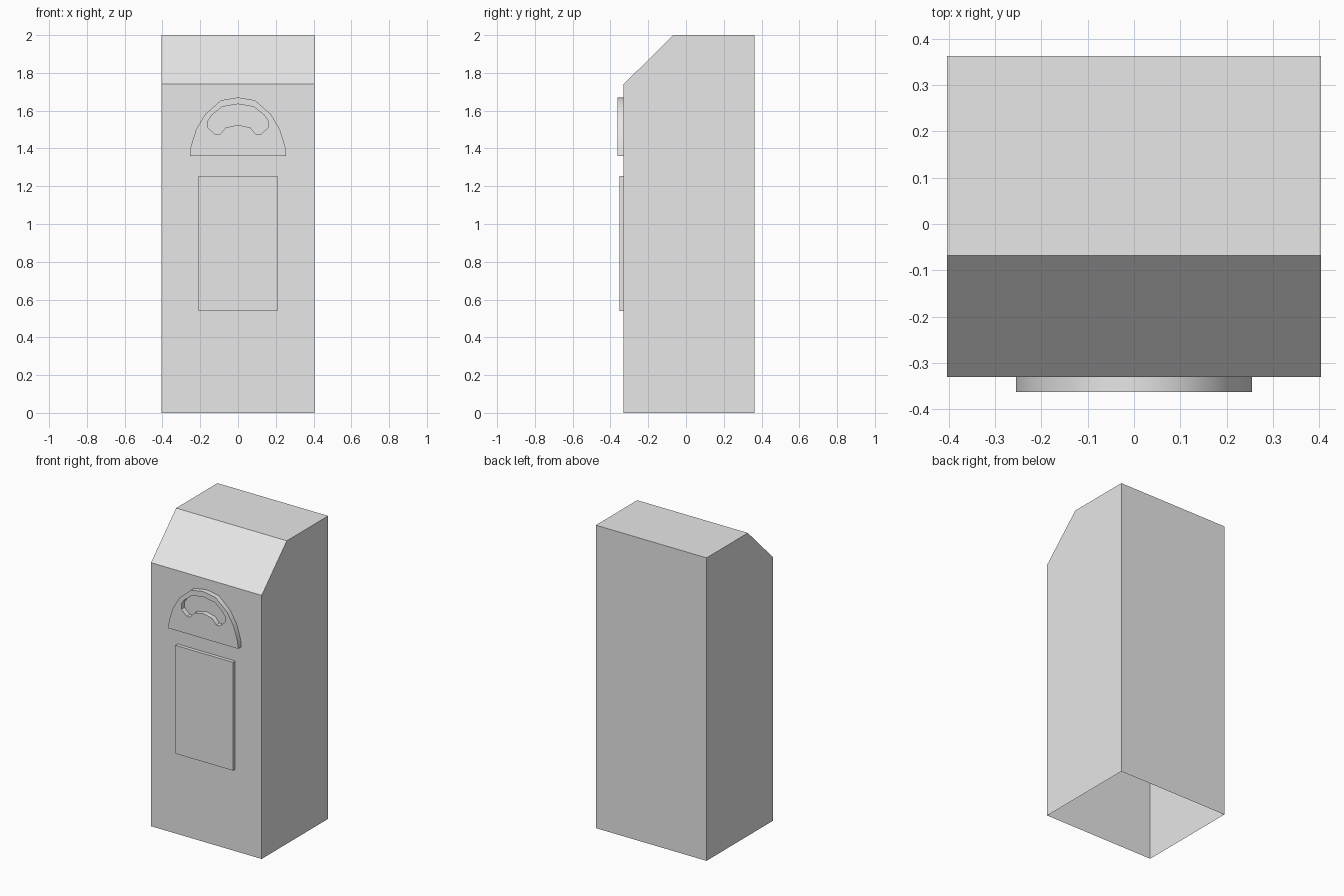
import bpy
import bmesh
from mathutils import Vector

cube = bpy.data.objects.get("Cube")
if cube:
    bpy.data.objects.remove(cube, do_unlink=True)

grey = bpy.data.materials.new("light grey")
grey.use_nodes = True
colour = (0.8, 0.8, 0.8, 1)
grey.diffuse_color = colour
grey.node_tree.nodes["Principled BSDF"].inputs["Base Color"].default_value = colour

FRONT = -0.33


def mirrored(half):
    """Close a left half outline by mirroring it across x = 0."""
    return half + [(-x, z) for x, z in reversed(half) if x]


def extruded(name, loops, offset, open_normal, smooth=False):
    """Fill the loops, extrude them, and remove the hidden face side."""
    bm = bmesh.new()
    edges = []
    for loop in loops:
        verts = [bm.verts.new(p) for p in loop]
        edges += [bm.edges.new((a, b)) for a, b in zip(verts, verts[1:] + verts[:1])]
    if len(loops) == 1:
        bm.faces.new(verts)
    else:
        bmesh.ops.triangle_fill(bm, edges=edges, use_beauty=True)
    out = bmesh.ops.extrude_face_region(bm, geom=bm.faces[:])
    moved = [g for g in out["geom"] if isinstance(g, bmesh.types.BMVert)]
    bmesh.ops.translate(bm, verts=moved, vec=offset)
    bmesh.ops.recalc_face_normals(bm, faces=bm.faces[:])
    hidden = [f for f in bm.faces if f.normal.dot(Vector(open_normal)) > 0.99]
    bmesh.ops.delete(bm, geom=hidden, context="FACES")
    mesh = bpy.data.meshes.new(name)
    bm.to_mesh(mesh)
    bm.free()
    mesh.materials.append(grey)
    obj = bpy.data.objects.new(name, mesh)
    bpy.context.collection.objects.link(obj)
    if smooth:
        bpy.ops.object.select_all(action="DESELECT")
        obj.select_set(True)
        bpy.context.view_layer.objects.active = obj
        bpy.ops.object.shade_smooth_by_angle(angle=0.7)
    return obj


def on_front(outline):
    return [(x, FRONT, z) for x, z in outline]


# Hollow cabinet with sloped top front and open bottom
profile = [(FRONT, 0), (0.363, 0), (0.363, 2), (-0.068, 2), (FRONT, 1.74)]
extruded("cabinet", [[(-0.404, y, z) for y, z in profile]], (0.808, 0, 0), (0, 0, -1))

# Raised door panel
door = mirrored([(-0.21, 0.54), (-0.21, 1.255)])
extruded("door_panel", [on_front(door)], (0, -0.023, 0), (0, 1, 0))

# Arched plate with a curved slot
arch = mirrored([(-0.255, 1.36), (-0.25, 1.41), (-0.222, 1.5),
                 (-0.175, 1.58), (-0.09, 1.655), (0, 1.67)])
slot = mirrored([(0, 1.525), (-0.065, 1.51), (-0.095, 1.475), (-0.12, 1.475),
                 (-0.16, 1.51), (-0.16, 1.545), (-0.14, 1.575),
                 (-0.085, 1.62), (0, 1.635)])
extruded("slot_plate", [on_front(arch), on_front(slot)],
         (0, -0.033, 0), (0, 1, 0), smooth=True)
